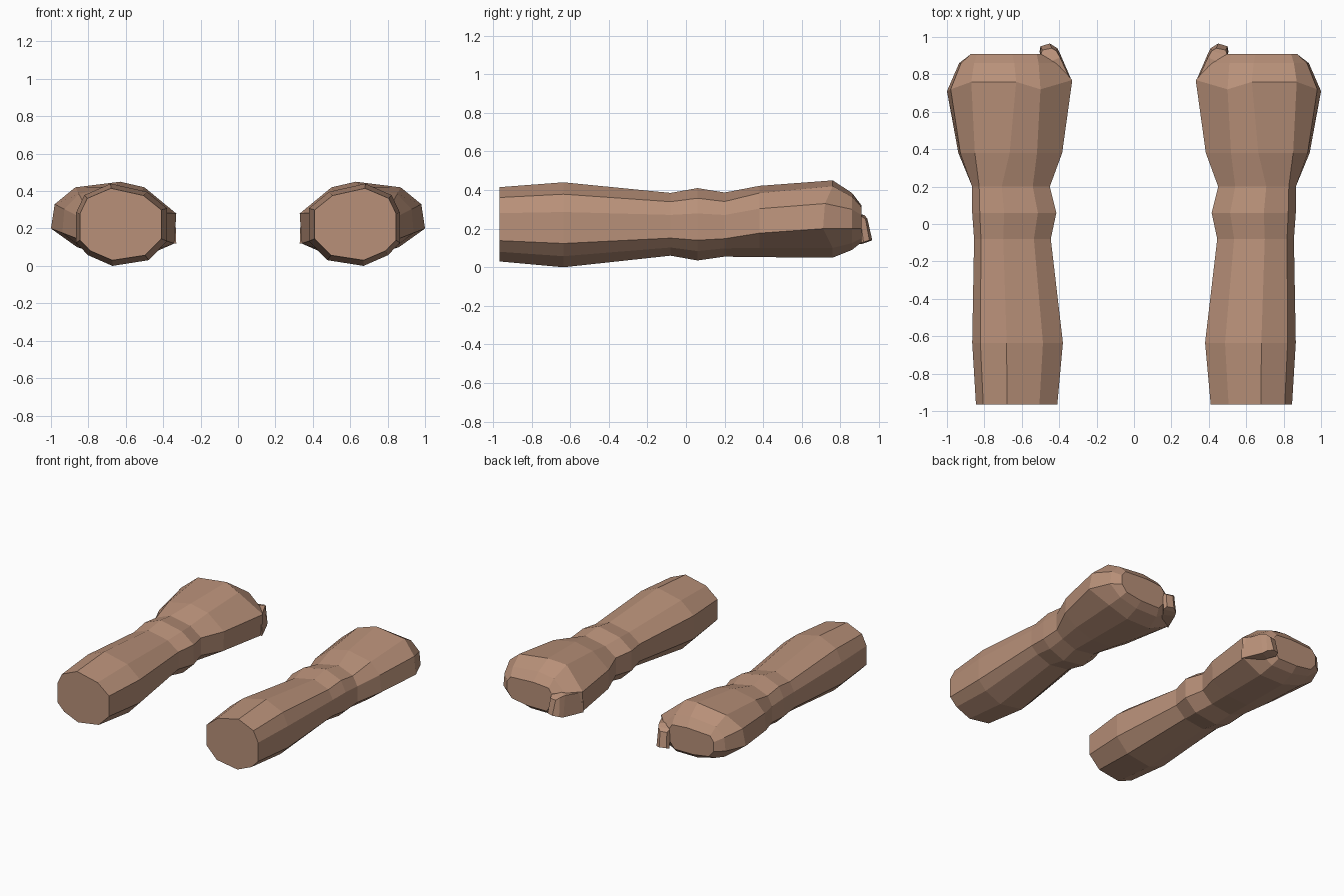
import bpy, bmesh
from mathutils import Vector

if "Cube" in bpy.data.objects:
    bpy.data.objects.remove(bpy.data.objects["Cube"])

skin = bpy.data.materials.new("skin")
skin.diffuse_color = (0.48, 0.28, 0.19, 1)
skin.use_nodes = True
skin.node_tree.nodes["Principled BSDF"].inputs["Base Color"].default_value = skin.diffuse_color


def loft(name, rings):
    """Skin a closed mesh through matching rings and mirror it across x = 0."""
    bm = bmesh.new()
    loops = [[bm.verts.new(p) for p in ring] for ring in rings]
    n = len(loops[0])
    for a, b in zip(loops, loops[1:]):
        for i in range(n):
            j = (i + 1) % n
            bm.faces.new((a[i], a[j], b[j], b[i]))
    bm.faces.new(loops[0])
    bm.faces.new(loops[-1][::-1])
    bmesh.ops.recalc_face_normals(bm, faces=bm.faces)
    mesh = bpy.data.meshes.new(name)
    bm.to_mesh(mesh)
    bm.free()
    mesh.materials.append(skin)
    obj = bpy.data.objects.new(name, mesh)
    bpy.context.collection.objects.link(obj)
    obj.modifiers.new("mirror", "MIRROR").use_mirror_merge = False
    return obj


def blend(a, b, t):
    return [Vector(p).lerp(Vector(q), t) for p, q in zip(a, b)]


# Ten-sided forearm section, as fractions of its width and height
profile = [(0, .70), (.22, .90), (.62, 1), (.91, .86), (1, .65),
           (1, .28), (.87, .13), (.6, 0), (.2, .07), (0, .3)]

# Forearm and wrist stations: y, x min, x max, z min, z max
stations = [(-.965, .41, .845, .03, .415), (-.635, .38, .865, 0, .44),
            (-.08, .445, .855, .06, .385), (.06, .415, .865, .035, .41),
            (.2, .45, .865, .055, .387)]
arm = [[(x0 + u * (x1 - x0), y, z0 + v * (z1 - z0)) for u, v in profile]
       for y, x0, x1, z0, z1 in stations]

# Fist: widest ring at the knuckles, then the flat front of the fingers
knuckles = [(.33, .77, .28), (.5, .72, .42), (.63, .76, .45), (.87, .76, .42),
            (.98, .72, .33), (1, .71, .2), (.86, .76, .1), (.7, .76, .05),
            (.5, .76, .05), (.34, .77, .12)]
fingers = [(.5, .91, .28), (.52, .91, .31), (.65, .91, .32), (.84, .91, .31),
           (.87, .91, .27), (.87, .91, .2), (.83, .91, .15), (.7, .91, .13),
           (.54, .91, .13), (.5, .91, .18)]
palm = blend(arm[-1], knuckles, .55)
for p in palm:
    p.y = .38
bend = blend(knuckles, fingers, .5)
for p in bend:
    p.y = .86
loft("forearm_and_fist", arm + [palm, knuckles, bend, fingers])

# Thumb folded across the inner side of the fist
loft("thumb", [
    [(.335, .76, .27), (.45, .74, .28), (.45, .74, .12), (.33, .76, .12)],
    [(.395, .89, .28), (.47, .86, .29), (.47, .87, .12), (.395, .91, .12)],
    [(.415, .925, .27), (.5, .9, .27), (.505, .92, .13), (.41, .94, .13)],
    [(.44, .94, .25), (.49, .93, .25), (.5, .95, .14), (.45, .965, .14)],
])
